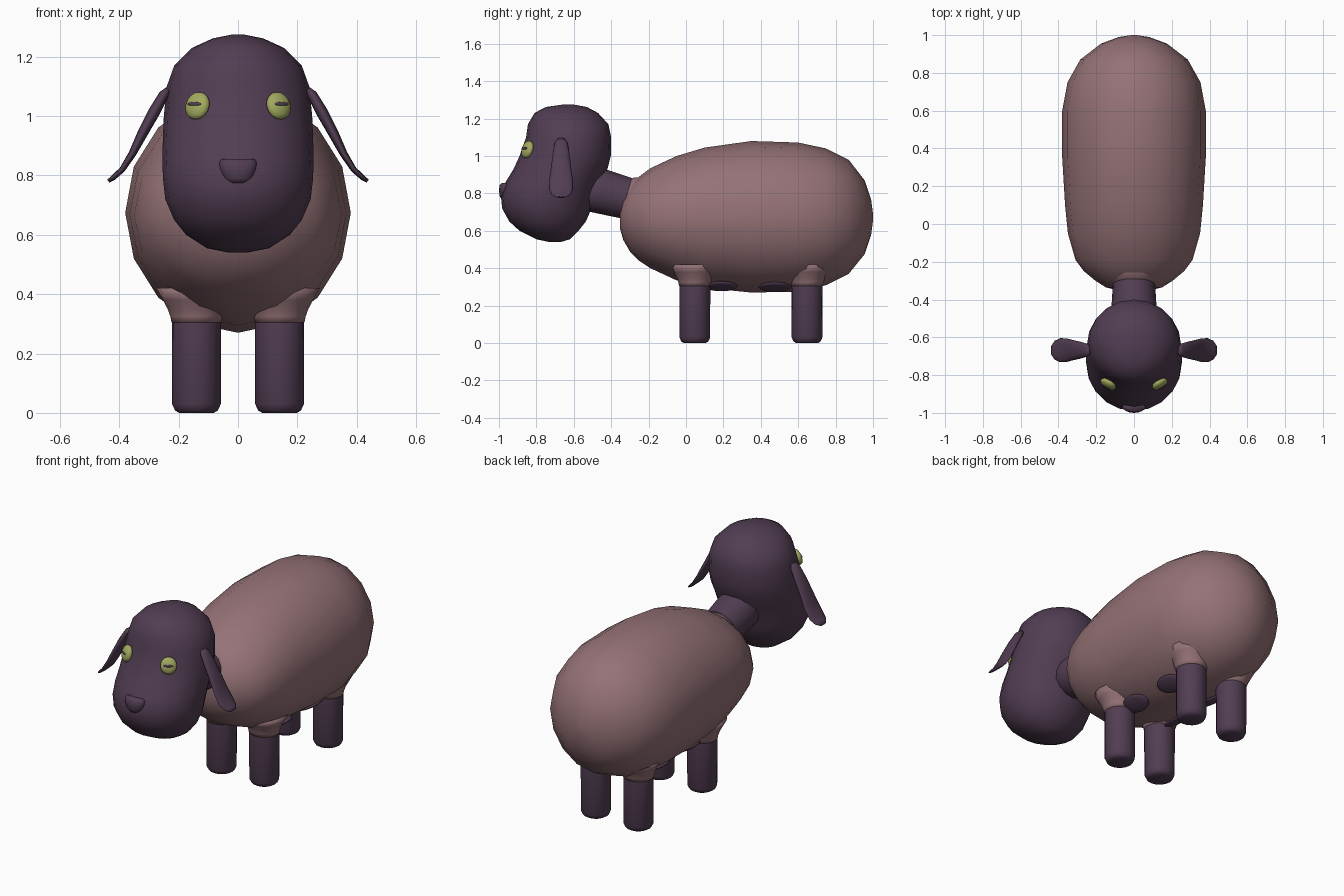
import bpy, bmesh, math
from mathutils import Vector, Matrix

if "Cube" in bpy.data.objects:
    bpy.data.objects.remove(bpy.data.objects["Cube"])


def material(name, rgb):
    m = bpy.data.materials.new(name)
    m.diffuse_color = (*rgb, 1)
    m.use_nodes = True
    m.node_tree.nodes["Principled BSDF"].inputs["Base Color"].default_value = m.diffuse_color
    return m


WOOL = material("dusty pink wool", (0.30, 0.168, 0.182))
SKIN = material("dark purple skin", (0.083, 0.047, 0.085))
EYE = material("yellow green eye", (0.36, 0.40, 0.115))


def finish(name, bm, mat):
    bmesh.ops.recalc_face_normals(bm, faces=bm.faces)
    for f in bm.faces:
        f.smooth = True
    me = bpy.data.meshes.new(name)
    bm.to_mesh(me)
    bm.free()
    me.materials.append(mat)
    ob = bpy.data.objects.new(name, me)
    bpy.context.collection.objects.link(ob)
    return ob


def loft(name, stations, mat, n=16):
    """Skin elliptical rings; each station is (centre, half axis u, half axis v)."""
    bm = bmesh.new()
    rings = []
    for c, u, v in stations:
        c, u, v = Vector(c), Vector(u), Vector(v)
        rings.append([bm.verts.new(c + u * math.cos(a) + v * math.sin(a))
                      for a in (2 * math.pi * i / n for i in range(n))])
    for r, s in zip(rings, rings[1:]):
        for i in range(n):
            j = (i + 1) % n
            bm.faces.new((r[i], r[j], s[j], s[i]))
    bm.faces.new(rings[0])
    bm.faces.new(rings[-1])
    return finish(name, bm, mat)


def ellipsoid(name, centre, size, rot, mat, seg=14):
    bm = bmesh.new()
    bmesh.ops.create_uvsphere(bm, u_segments=seg, v_segments=8, radius=1)
    bm.transform(Matrix.Translation(centre) @ rot.to_4x4() @ Matrix.Diagonal((*size, 1)))
    return finish(name, bm, mat)


# body: y, top z, bottom z, half width
body = [(-0.352, .72, .61, .08), (-0.335, .79, .55, .15), (-0.30, .845, .49, .205),
        (-0.25, .89, .44, .265), (-0.19, .935, .40, .31), (-0.05, 1.0, .335, .35),
        (0.10, 1.045, .295, .365), (0.35, 1.08, .27, .38), (0.60, 1.072, .275, .38),
        (0.75, 1.04, .31, .352), (0.87, .98, .37, .285), (0.955, .87, .475, .175),
        (0.99, .765, .58, .08), (1.0, .69, .655, .015)]
loft("body", [((0, y, (t + b) / 2), (w, 0, 0), (0, 0, (t - b) / 2))
              for y, t, b, w in body], WOOL)

# neck and the wool collar around its base, on a tilted axis
def neck_ring(y, z, r):
    return ((0, y, z), (r, 0, 0), (0, .27 * r, .96 * r))

loft("neck", [neck_ring(-.60, .85, .125), neck_ring(-.45, .81, .12),
              neck_ring(-.32, .775, .112), neck_ring(-.28, .765, .112)], SKIN)
loft("neck_collar", [neck_ring(-.32, .775, .113), neck_ring(-.28, .765, .125),
                     neck_ring(-.22, .75, .17)], WOOL)

# head: z, front y, back y, half width
head = [(.54, -.73, -.67, .03), (.555, -.80, -.62, .105), (.60, -.89, -.575, .175),
        (.65, -.945, -.535, .215), (.72, -.983, -.505, .245), (.79, -.99, -.485, .253),
        (.86, -.965, -.455, .255), (.93, -.922, -.42, .253), (1.0, -.89, -.402, .25),
        (1.1, -.855, -.40, .24), (1.17, -.845, -.415, .215), (1.23, -.81, -.47, .155),
        (1.262, -.75, -.53, .085), (1.275, -.66, -.60, .02)]
loft("head", [((0, (f + b) / 2, z), (w, 0, 0), (0, (b - f) / 2, 0))
              for z, f, b, w in head], SKIN, 20)

# nose
loft("nose", [((0, -.968, z), (w, 0, 0), (0, d, 0)) for z, w, d in
              [(.775, .032, .022), (.79, .05, .029), (.82, .06, .032),
               (.845, .063, .028), (.856, .054, .018)]], SKIN)

# ears: x, z, half width along y, half thickness
ear = [(.235, 1.09, .02, .01), (.25, 1.072, .035, .017), (.285, 1.01, .045, .02),
       (.325, .935, .054, .017), (.355, .875, .062, .013), (.39, .82, .064, .01),
       (.42, .793, .05, .009), (.437, .781, .025, .006)]

for side, s in (("left", -1), ("right", 1)):
    st = []
    for i, (x, z, w, t) in enumerate(ear):
        p, q = ear[max(i - 1, 0)], ear[min(i + 1, len(ear) - 1)]
        d = Vector((q[0] - p[0], 0, q[1] - p[1])).normalized()
        st.append(((s * x, -.668, z), (0, w, 0), (-s * d.z * t, 0, d.x * t)))
    loft(side + "_ear", st, SKIN, 12)

    # eyes face outward and slightly up, with a thin slit pupil
    rot = Matrix.Rotation(s * math.radians(32), 3, 'Z') @ Matrix.Rotation(math.radians(-17), 3, 'X')
    c = Vector((s * .137, -.848, 1.035))
    ellipsoid(side + "_eye", c, (.046, .023, .048), rot, EYE)
    ellipsoid(side + "_pupil", c + rot @ Vector((0, -.0205, 0)), (.027, .0045, .007), rot, SKIN)

    # legs with wool skirts where they join the body
    for end, y in (("front", .047), ("rear", .647)):
        def rings(profile):
            return [((s * .14, y, z), (r, 0, 0), (0, r, 0)) for z, r in profile]
        loft(f"{end}_{side}_leg", rings([(0, .058), (.008, .072), (.03, .082),
                                         (.30, .083), (.40, .083)]), SKIN)
        loft(f"{end}_{side}_leg_skirt", rings([(.305, .084), (.325, .088), (.35, .097),
                                               (.38, .113), (.42, .135)]), WOOL)

    # bare dark patches on the belly next to the legs
    for end, y, z in (("front", .19, .304), ("rear", .475, .300)):
        ellipsoid(f"{end}_{side}_belly_patch", Vector((s * .145, y, z)), (.06, .088, .014),
                  Matrix.Rotation(-s * math.radians(24), 3, 'Y'), SKIN)
